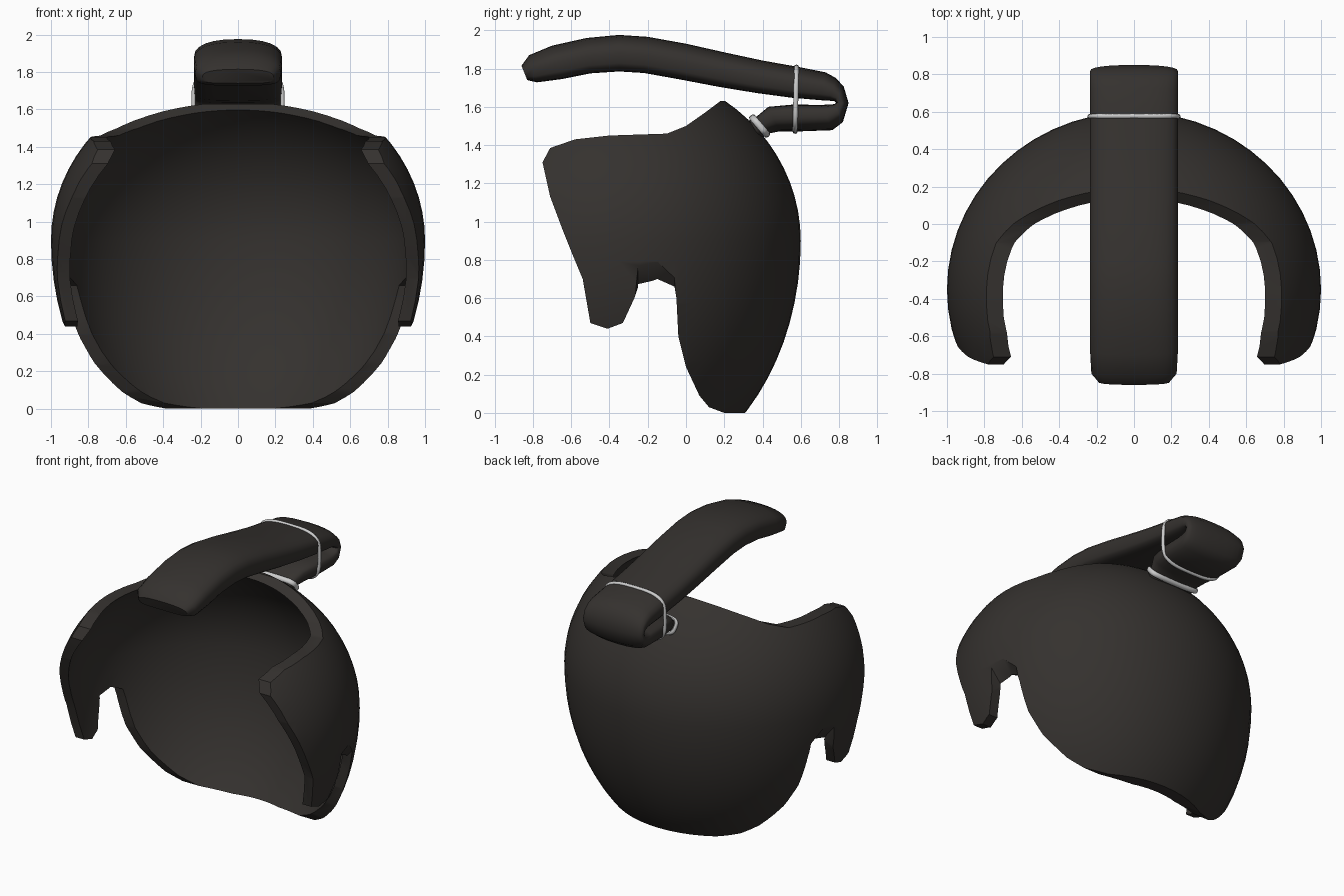
import bpy, bmesh, math
from mathutils import Vector

if "Cube" in bpy.data.objects:
    bpy.data.objects.remove(bpy.data.objects["Cube"])


def material(name, rgb):
    m = bpy.data.materials.new(name)
    m.diffuse_color = (*rgb, 1)
    m.use_nodes = True
    m.node_tree.nodes["Principled BSDF"].inputs["Base Color"].default_value = m.diffuse_color
    return m


DARK = material("dark_leather", (0.035, 0.031, 0.028))
METAL = material("metal", (0.55, 0.55, 0.55))


def make_object(name, bm, mat):
    bmesh.ops.recalc_face_normals(bm, faces=bm.faces[:])
    me = bpy.data.meshes.new(name)
    bm.to_mesh(me)
    bm.free()
    ob = bpy.data.objects.new(name, me)
    bpy.context.collection.objects.link(ob)
    me.materials.append(mat)
    return ob


def select(ob):
    bpy.ops.object.select_all(action='DESELECT')
    ob.select_set(True)
    bpy.context.view_layer.objects.active = ob


def smooth(ob, deg):
    select(ob)
    bpy.ops.object.shade_smooth_by_angle(angle=math.radians(deg))


def loft(name, rings, mat, closed=False):
    """Skin equal-sized rings of points; cap the ends unless closed."""
    bm = bmesh.new()
    vs = [[bm.verts.new(p) for p in r] for r in rings]
    n = len(vs[0])
    for k in range(len(vs) if closed else len(vs) - 1):
        a, b = vs[k], vs[(k + 1) % len(vs)]
        for i in range(n):
            j = (i + 1) % n
            bm.faces.new((a[i], a[j], b[j], b[i]))
    if not closed:
        bm.faces.new(vs[0])
        bm.faces.new(vs[-1])
    return make_object(name, bm, mat)


def egg(name, t):
    """Ellipsoid with a longer lower half, shrunk by wall thickness t."""
    bm = bmesh.new()
    bmesh.ops.create_uvsphere(bm, u_segments=56, v_segments=36, radius=1)
    for v in bm.verts:
        zr = 0.9 if v.co.z > 0 else 1.25
        v.co = (v.co.x * (1 - t), v.co.y * (0.95 - t) - 0.35, v.co.z * (zr - t) + 0.9)
    return make_object(name, bm, DARK)


def boolean(ob, cutter, op):
    m = ob.modifiers.new(op, 'BOOLEAN')
    m.operation, m.object, m.solver = op, cutter, 'EXACT'
    select(ob)
    bpy.ops.object.modifier_apply(modifier=m.name)
    bpy.data.objects.remove(cutter)


# Curved shell: egg trimmed by its side outline, then hollowed
outline = [(0.8, 1.63), (0.8, 0), (0.2, 0), (0.12, 0.03), (0.07, 0.09), (0, 0.24),
           (-0.04, 0.4), (-0.05, 0.6), (-0.06, 0.77), (-0.15, 0.81), (-0.25, 0.77),
           (-0.27, 0.6), (-0.33, 0.47), (-0.41, 0.44), (-0.5, 0.47), (-0.54, 0.7),
           (-0.59, 0.82), (-0.65, 0.97), (-0.71, 1.13), (-0.75, 1.31), (-0.71, 1.385),
           (-0.58, 1.43), (-0.4, 1.45), (-0.1, 1.46), (0, 1.5), (0.1, 1.57), (0.18, 1.63)]


def section(x):
    # The notch slopes: lower on the inside than on the outside
    dz = 0.11 if abs(x) < 0.95 else 0
    return [(x, y, z - (dz if -0.26 < y < -0.05 and 0.7 < z < 0.815 else 0)) for y, z in outline]


shell = egg("shell", 0)
trim = loft("trim_cutter", [section(x) for x in (-1.2, -0.99, -0.9, 0.9, 0.99, 1.2)], DARK)
select(trim)
bm = bmesh.new()
bm.from_mesh(trim.data)
bmesh.ops.triangulate(bm, faces=bm.faces[:])
bm.to_mesh(trim.data)
bm.free()
boolean(shell, trim, 'INTERSECT')
boolean(shell, egg("hollow_cutter", 0.065), 'DIFFERENCE')
smooth(shell, 35)

# Folded strap: (outer y, z, inner y, z, half width) per section
strap = [(-0.86, 1.815, -0.83, 1.74, 0.19), (-0.82, 1.87, -0.78, 1.728, 0.228),
         (-0.7, 1.92, -0.65, 1.745, 0.235), (-0.52, 1.96, -0.5, 1.775, 0.235),
         (-0.35, 1.976, -0.35, 1.785, 0.235), (-0.2, 1.966, -0.22, 1.777, 0.235),
         (0, 1.93, -0.03, 1.743, 0.235), (0.2, 1.885, 0.17, 1.705, 0.235),
         (0.4, 1.842, 0.37, 1.672, 0.235), (0.58, 1.81, 0.55, 1.648, 0.235),
         (0.73, 1.78, 0.70, 1.635, 0.235), (0.785, 1.75, 0.75, 1.632, 0.235),
         (0.825, 1.705, 0.775, 1.63, 0.235), (0.85, 1.62, 0.785, 1.622, 0.235),
         (0.82, 1.52, 0.775, 1.614, 0.235), (0.765, 1.478, 0.71, 1.61, 0.235),
         (0.6, 1.472, 0.56, 1.612, 0.23), (0.49, 1.472, 0.43, 1.6, 0.21),
         (0.43, 1.46, 0.37, 1.55, 0.18), (0.39, 1.43, 0.33, 1.53, 0.17)]


def strap_ring(oy, oz, iy, iz, w, n=24):
    pts = []
    for i in range(n):
        a = 2 * math.pi * i / n
        c, s = math.cos(a), math.sin(a)
        e = 2 / 2.4 if s > 0 else 2 / 4.5      # domed outside, flat inside
        x = w * math.copysign(abs(c) ** e, c)
        t = (1 + math.copysign(abs(s) ** e, s)) / 2
        pts.append((x, iy + (oy - iy) * t, iz + (oz - iz) * t))
    return pts


smooth(loft("folded_strap", [strap_ring(*s) for s in strap], DARK), 50)


# Metal bands: rounded loop in the plane of x and the given up direction
def band(name, centre, up, w, h, thick, depth, power):
    c, up = Vector(centre), Vector(up).normalized()
    side = Vector((1, 0, 0))
    axis = side.cross(up)
    rings, n = [], 48
    for i in range(n):
        a = 2 * math.pi * i / n
        ca, sa = math.cos(a), math.sin(a)
        u = math.copysign(abs(ca) ** (2 / power), ca)
        v = math.copysign(abs(sa) ** (2 / power), sa)
        ring = []
        for k in range(8):
            b = 2 * math.pi * k / 8
            r, d = thick / 2 * math.cos(b), depth / 2 * math.sin(b)
            ring.append(c + side * u * (w + r) + up * v * (h + r) + axis * d)
        rings.append(ring)
    smooth(loft(name, rings, METAL, closed=True), 60)


band("strap_band", (0, 0.574, 1.64), (0, 0.02, 1), 0.238, 0.17, 0.022, 0.026, 3.5)
band("collar_band", (0, 0.385, 1.5), (0, -0.65, 0.76), 0.185, 0.062, 0.022, 0.035, 3.5)
